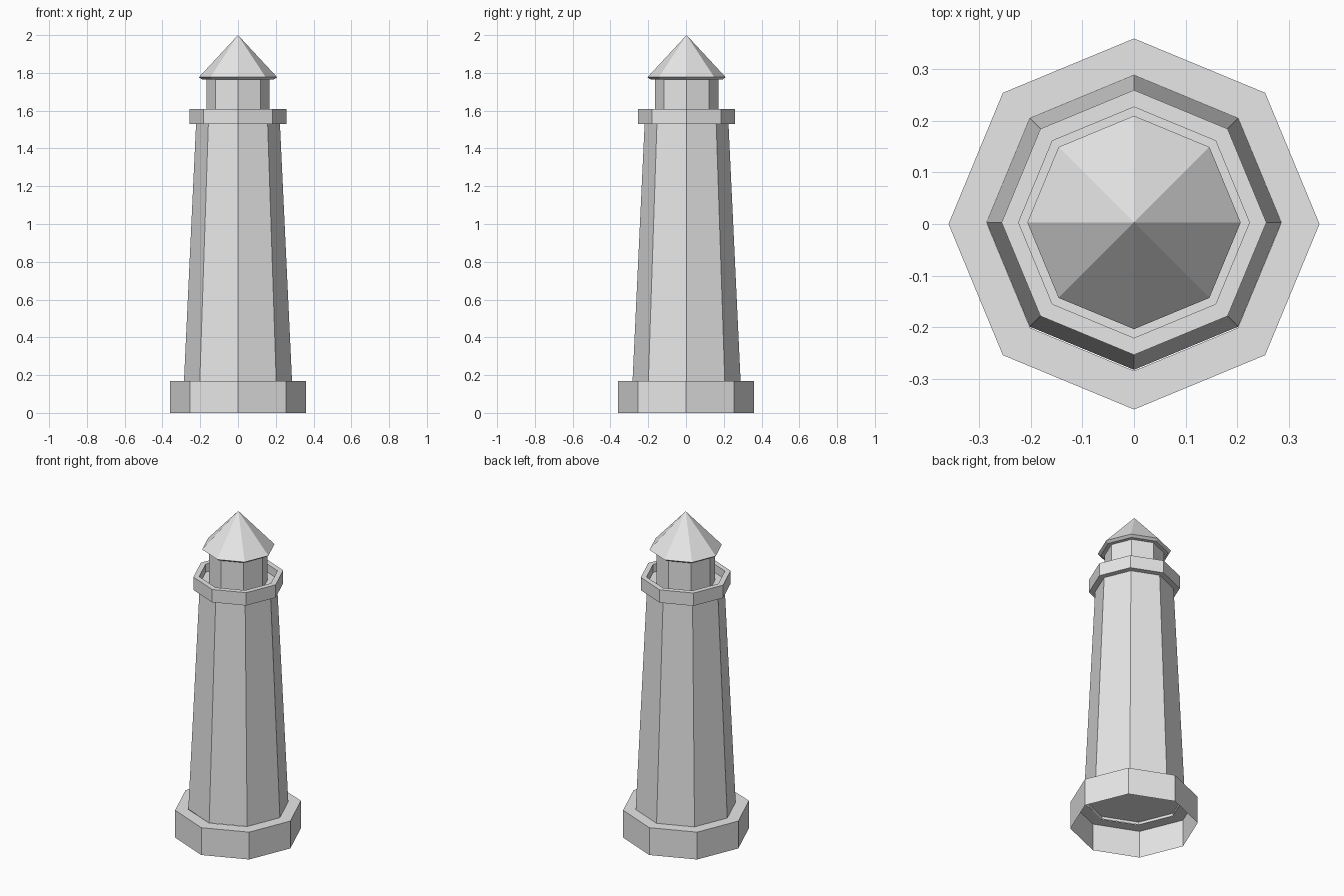
import bpy
import bmesh
from math import cos, sin, tau

cube = bpy.data.objects.get("Cube")
if cube:
    bpy.data.objects.remove(cube, do_unlink=True)

SIDES = 8

stone = bpy.data.materials.new("pale_grey")
stone.use_nodes = True
GREY = (0.8, 0.8, 0.8, 1.0)
stone.diffuse_color = GREY
stone.node_tree.nodes["Principled BSDF"].inputs["Base Color"].default_value = GREY


def turned(name, profile, y=0.003):
    """Sweep a (radius, height) profile, listed bottom to top, into an octagonal part."""
    bm = bmesh.new()
    rings = []
    for r, z in profile:
        if r == 0:
            rings.append([bm.verts.new((0, 0, z))] * SIDES)
        else:
            rings.append([bm.verts.new((r * cos(tau * i / SIDES), r * sin(tau * i / SIDES), z))
                          for i in range(SIDES)])
    for low, high in zip(rings, rings[1:]):
        for i in range(SIDES):
            j = (i + 1) % SIDES
            corners = dict.fromkeys((low[i], low[j], high[j], high[i]))
            bm.faces.new(list(corners))
    mesh = bpy.data.meshes.new(name)
    bm.to_mesh(mesh)
    bm.free()
    mesh.materials.append(stone)
    obj = bpy.data.objects.new(name, mesh)
    obj.location.y = y
    bpy.context.collection.objects.link(obj)
    return obj


# Hollow plinth, open underneath
turned("base", [(0.36, 0), (0.36, 0.17), (0.285, 0.17)], y=0)

# Tapered shaft with a slightly recessed floor
turned("tower", [(0, 0.185), (0.284, 0.185), (0.286, 0.17), (0.222, 1.53)])

# Walkway with a raised parapet
turned("gallery", [(0, 1.53), (0.257, 1.53), (0.257, 1.61),
                   (0.224, 1.61), (0.224, 1.56), (0, 1.56)])

# Lantern room
turned("lantern_room", [(0.168, 1.56), (0.168, 1.77)])

# Pointed roof with a chamfered eave
turned("roof", [(0, 1.765), (0.19, 1.765), (0.207, 1.777), (0, 2.0)])
